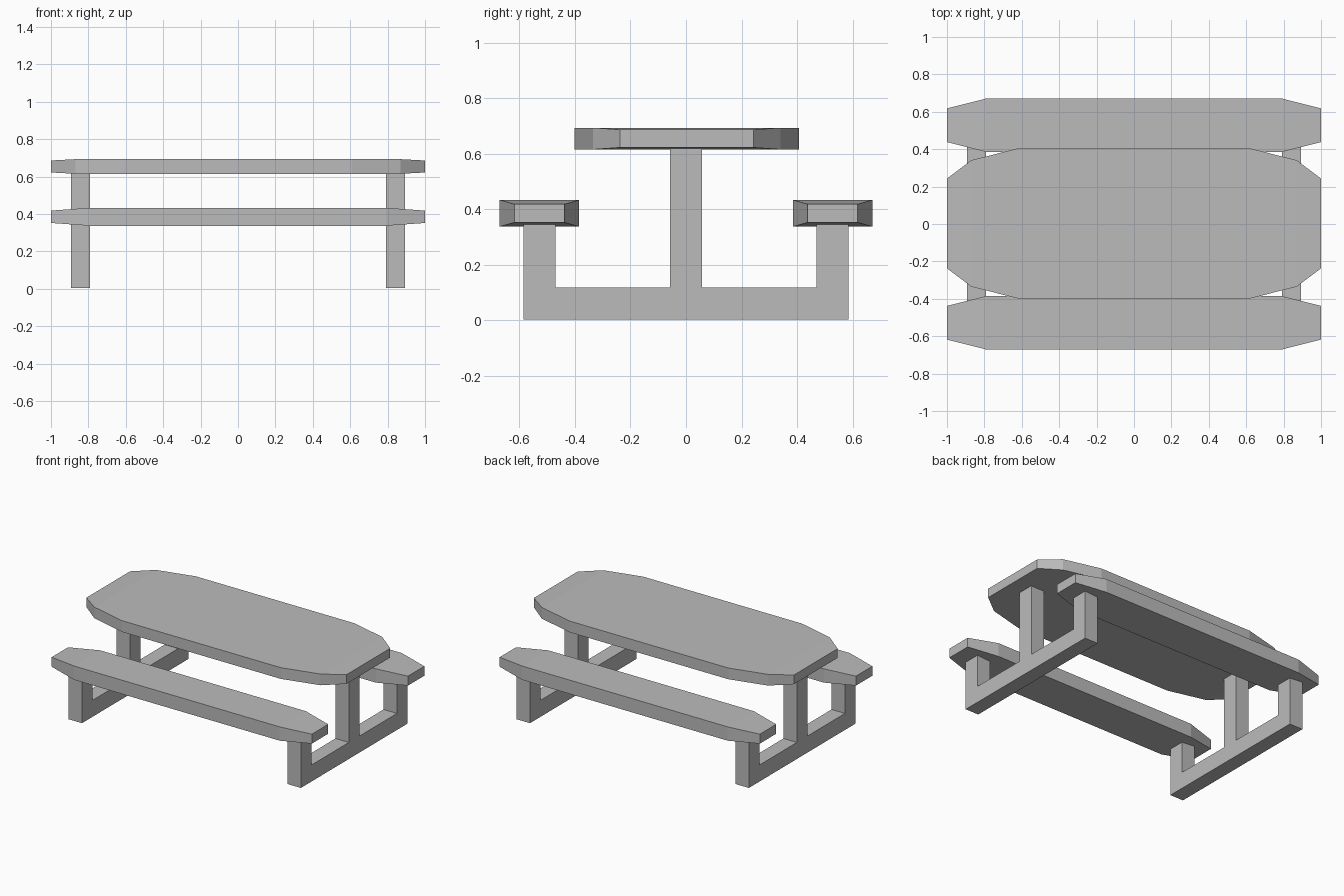
import bpy
import bmesh

cube = bpy.data.objects.get("Cube")
if cube:
    bpy.data.objects.remove(cube, do_unlink=True)

# One plain grey for the whole table
grey = bpy.data.materials.new("plain grey")
colour = (0.5, 0.5, 0.5, 1)
grey.use_nodes = True
grey.diffuse_color = colour
grey.node_tree.nodes["Principled BSDF"].inputs["Base Color"].default_value = colour


def loft(name, rings):
    """Join matching rings of points into a closed solid with flat faces."""
    bm = bmesh.new()
    loops = [[bm.verts.new(p) for p in ring] for ring in rings]
    for a, b in zip(loops, loops[1:]):
        for i in range(len(a)):
            j = (i + 1) % len(a)
            bm.faces.new((a[i], a[j], b[j], b[i]))
    bm.faces.new(loops[0])
    bm.faces.new(loops[-1])
    bmesh.ops.recalc_face_normals(bm, faces=bm.faces)
    mesh = bpy.data.meshes.new(name)
    bm.to_mesh(mesh)
    bm.free()
    mesh.materials.append(grey)
    obj = bpy.data.objects.new(name, mesh)
    bpy.context.collection.objects.link(obj)
    return obj


def plank(name, y, z, half):
    """Slab along x; half lists (x, half width, half thickness) from the middle out."""
    stations = [(-x, w, t) for x, w, t in reversed(half)] + half
    return loft(name, [[(x, y - w, z - t), (x, y + w, z - t),
                        (x, y + w, z + t), (x, y - w, z + t)]
                       for x, w, t in stations])


# Tabletop with clipped corners
plank("tabletop", 0.003, 0.654,
      [(0.61, 0.404, 0.039), (0.87, 0.338, 0.039), (1.0, 0.24, 0.032)])

# Benches with tapered ends
for side, name in ((-1, "front_bench"), (1, "back_bench")):
    plank(name, side * 0.528, 0.385,
          [(0.79, 0.143, 0.048), (1.0, 0.09, 0.033)])

# End frames: foot rail, table post and two bench posts in one outline
half_outline = [(0.585, 0.003), (0.585, 0.345), (0.47, 0.345),
                (0.47, 0.118), (0.058, 0.118), (0.058, 0.62)]
outline = half_outline + [(-y, z) for y, z in reversed(half_outline)]
for side, name in ((1, "left_frame"), (-1, "right_frame")):
    loft(name, [[(side * x, y, z) for y, z in outline] for x in (0.79, 0.893)])
